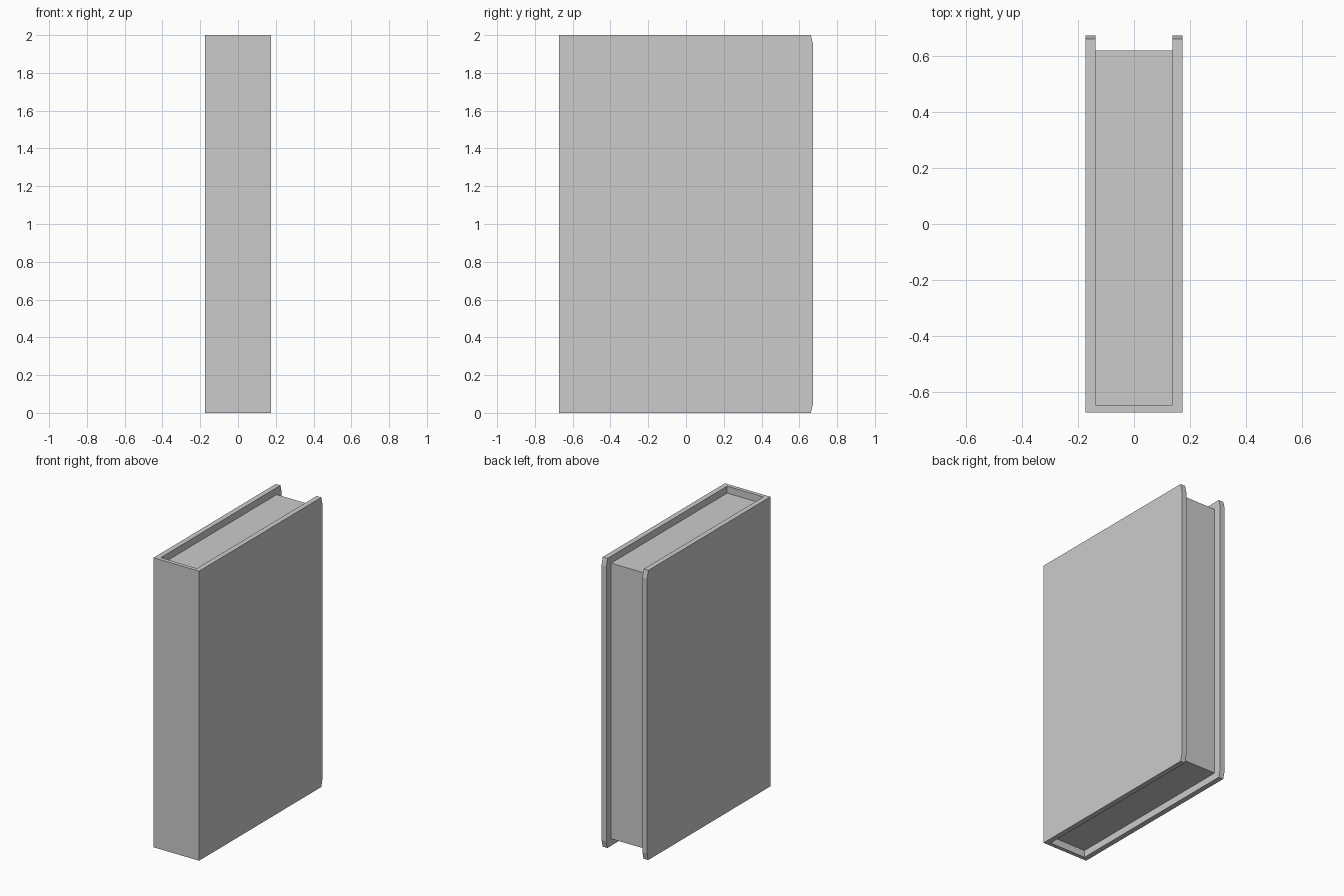
import bpy, bmesh, math

if "Cube" in bpy.data.objects:
    bpy.data.objects.remove(bpy.data.objects["Cube"])

HX, HY, H = 0.174, 0.673, 2.0      # half width, half depth, height
IX = 0.138                          # inner half width between the boards
SPINE_Y = -0.646                    # inner face of the spine
PAGE_Y = 0.62                       # fore edge of the pages
RECESS = 0.048                      # pages set in from top and bottom
CUT_Y, CUT_Z = 0.012, 0.05          # clipped corners of the boards


def loft(name, loops):
    """Skin a stack of equal-length closed loops and cap both ends."""
    bm = bmesh.new()
    rings = [[bm.verts.new(p) for p in loop] for loop in loops]
    n = len(rings[0])
    for a, b in zip(rings, rings[1:]):
        for i in range(n):
            j = (i + 1) % n
            bm.faces.new((a[i], a[j], b[j], b[i]))
    bm.faces.new(rings[0][::-1])
    bm.faces.new(rings[-1])
    bmesh.ops.dissolve_limit(bm, angle_limit=math.radians(1),
                             verts=bm.verts[:], edges=bm.edges[:])
    bmesh.ops.recalc_face_normals(bm, faces=bm.faces[:])
    mesh = bpy.data.meshes.new(name)
    bm.to_mesh(mesh)
    bm.free()
    obj = bpy.data.objects.new(name, mesh)
    bpy.context.collection.objects.link(obj)
    return obj


def cover_loop(z, tip):
    """U-shaped section of spine and two boards."""
    return [(x, y, z) for x, y in (
        (-HX, -HY), (HX, -HY), (HX, tip), (IX, tip),
        (IX, SPINE_Y), (-IX, SPINE_Y), (-IX, tip), (-HX, tip))]


def page_loop(z):
    return [(-IX, SPINE_Y, z), (IX, SPINE_Y, z), (IX, PAGE_Y, z), (-IX, PAGE_Y, z)]


# Cover: spine and boards, with clipped outer corners
loft("cover", [cover_loop(0, HY - CUT_Y), cover_loop(CUT_Z, HY),
               cover_loop(H - CUT_Z, HY), cover_loop(H, HY - CUT_Y)])

# Page block, recessed within the cover
loft("page_block", [page_loop(RECESS), page_loop(H - RECESS)])
